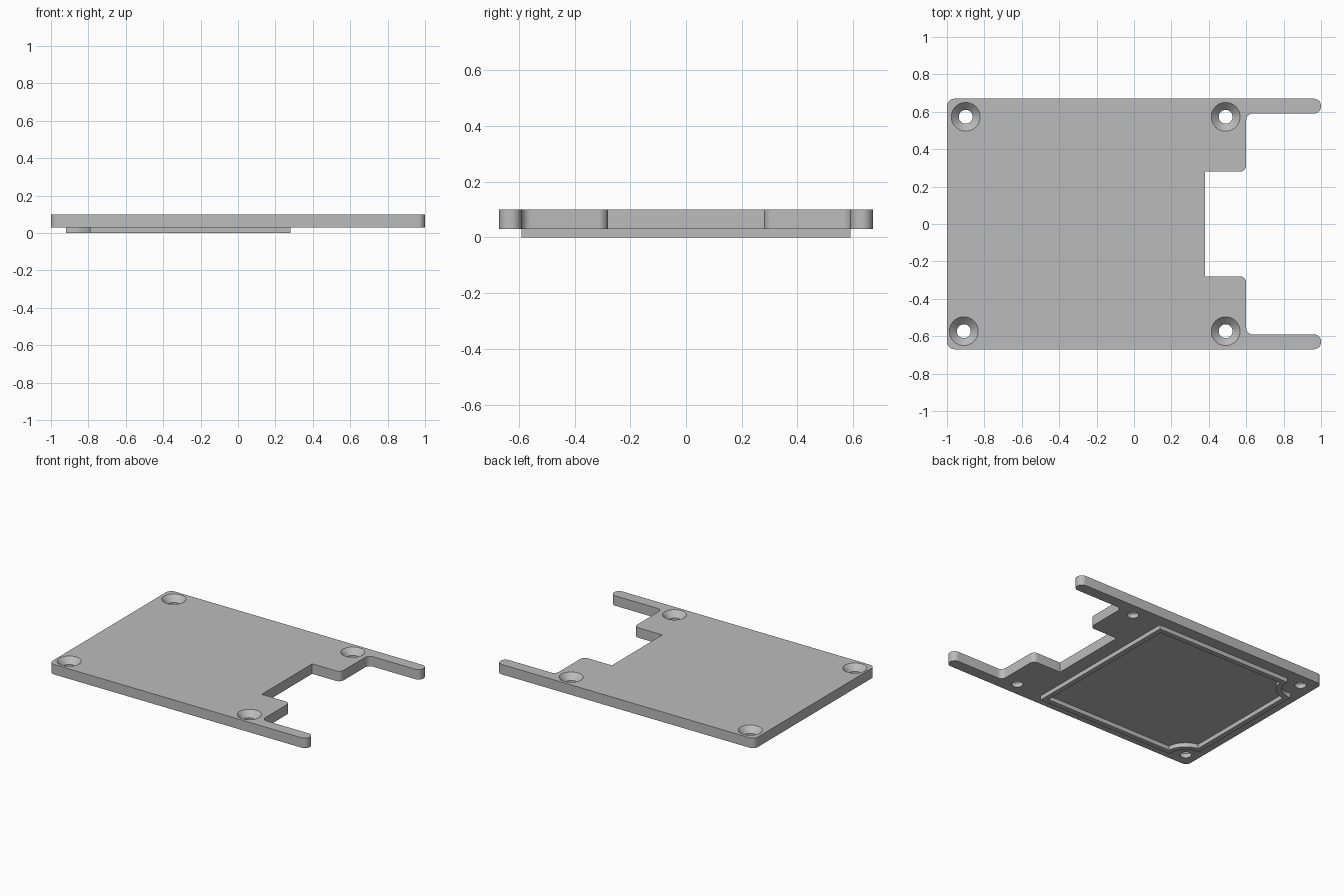
import bpy, bmesh, math
from mathutils import Vector

cube = bpy.data.objects.get("Cube")
if cube:
    bpy.data.objects.remove(cube, do_unlink=True)

BOTTOM, TOP = 0.03, 0.10
HOLES = [(-0.90, 0.573), (-0.91, -0.573), (0.49, 0.573), (0.49, -0.573)]

grey = bpy.data.materials.new("plain grey")
grey.use_nodes = True
COLOUR = (0.5, 0.5, 0.5, 1)
grey.diffuse_color = COLOUR
grey.node_tree.nodes["Principled BSDF"].inputs["Base Color"].default_value = COLOUR


def make_object(name, bm):
    bmesh.ops.recalc_face_normals(bm, faces=bm.faces)
    mesh = bpy.data.meshes.new(name)
    bm.to_mesh(mesh)
    bm.free()
    mesh.materials.append(grey)
    obj = bpy.data.objects.new(name, mesh)
    bpy.context.collection.objects.link(obj)
    return obj


def fillet(corners, steps=8):
    """Round each (x, y, radius) corner of a right-angled outline."""
    points = []
    for i, (x, y, r) in enumerate(corners):
        p = Vector((x, y))
        if r == 0:
            points.append(p)
            continue
        a = (Vector(corners[i - 1][:2]) - p).normalized() * r
        b = (Vector(corners[(i + 1) % len(corners)][:2]) - p).normalized() * r
        for k in range(steps + 1):
            t = k / steps * math.pi / 2
            points.append(p + a * (1 - math.sin(t)) + b * (1 - math.cos(t)))
    return points


def smooth(obj):
    bpy.ops.object.select_all(action="DESELECT")
    obj.select_set(True)
    bpy.context.view_layer.objects.active = obj
    bpy.ops.object.shade_smooth_by_angle(angle=math.radians(30))


# Plate with two arms and a stepped cut-out
half = [(-1, 0.67, 0.04), (1, 0.67, 0.038), (1, 0.59, 0.038),
        (0.60, 0.59, 0.035), (0.60, 0.28, 0.035), (0.38, 0.28, 0)]
outline = fillet(half + [(x, -y, r) for x, y, r in reversed(half)])
bm = bmesh.new()
face = bm.faces.new([bm.verts.new((p.x, p.y, BOTTOM)) for p in outline])
extruded = bmesh.ops.extrude_face_region(bm, geom=[face])
bmesh.ops.translate(bm, vec=(0, 0, TOP - BOTTOM),
                    verts=[v for v in extruded["geom"] if isinstance(v, bmesh.types.BMVert)])
plate = make_object("plate", bm)


# Countersunk screw holes, cut by revolved profiles
def countersink_cutter(centre):
    bm = bmesh.new()
    profile = [(0, 0), (0.037, 0), (0.037, 0.06), (0.097, 0.12), (0, 0.12)]
    verts = [bm.verts.new((r, 0, z)) for r, z in profile]
    edges = [bm.edges.new(pair) for pair in zip(verts, verts[1:])]
    bmesh.ops.spin(bm, geom=verts + edges, cent=(0, 0, 0), axis=(0, 0, 1),
                   angle=math.tau, steps=40)
    bmesh.ops.remove_doubles(bm, verts=bm.verts, dist=0.0001)
    bmesh.ops.translate(bm, verts=bm.verts, vec=(*centre, 0))
    cutter = make_object("hole_cutter", bm)
    cutter.hide_render = True
    return cutter


bpy.context.view_layer.objects.active = plate
for hole in HOLES:
    cutter = countersink_cutter(hole)
    cut = plate.modifiers.new("screw hole", "BOOLEAN")
    cut.operation, cut.solver, cut.object = "DIFFERENCE", "EXACT", cutter
    bpy.ops.object.modifier_apply(modifier=cut.name)
    bpy.data.objects.remove(cutter, do_unlink=True)
smooth(plate)


# Thin rim underneath, curving around the two left-hand screw holes
def rim_outline(inset, steps=16):
    left, right, side = -0.92 + inset, 0.28 - inset, 0.59 - inset
    radius = 0.12 + inset
    points = [(right, side)]
    for (cx, cy), s in ((HOLES[0], 1), (HOLES[1], -1)):
        start = math.asin((abs(cy) - side) / radius)
        end = math.acos((left - cx) / radius)
        arc = []
        for k in range(steps + 1):
            a = start + (end - start) * k / steps
            arc.append((cx + radius * math.cos(a), cy - s * radius * math.sin(a)))
        points += arc if s > 0 else arc[::-1]
    return points + [(right, -side)]


bm = bmesh.new()
loops = [[bm.verts.new((x, y, z)) for x, y in rim_outline(inset)]
         for inset, z in ((0, 0), (0, BOTTOM), (0.035, BOTTOM), (0.035, 0))]
for i, loop in enumerate(loops):
    other = loops[(i + 1) % len(loops)]
    for k in range(len(loop)):
        n = (k + 1) % len(loop)
        bm.faces.new((loop[k], loop[n], other[n], other[k]))
smooth(make_object("underside_rim", bm))
